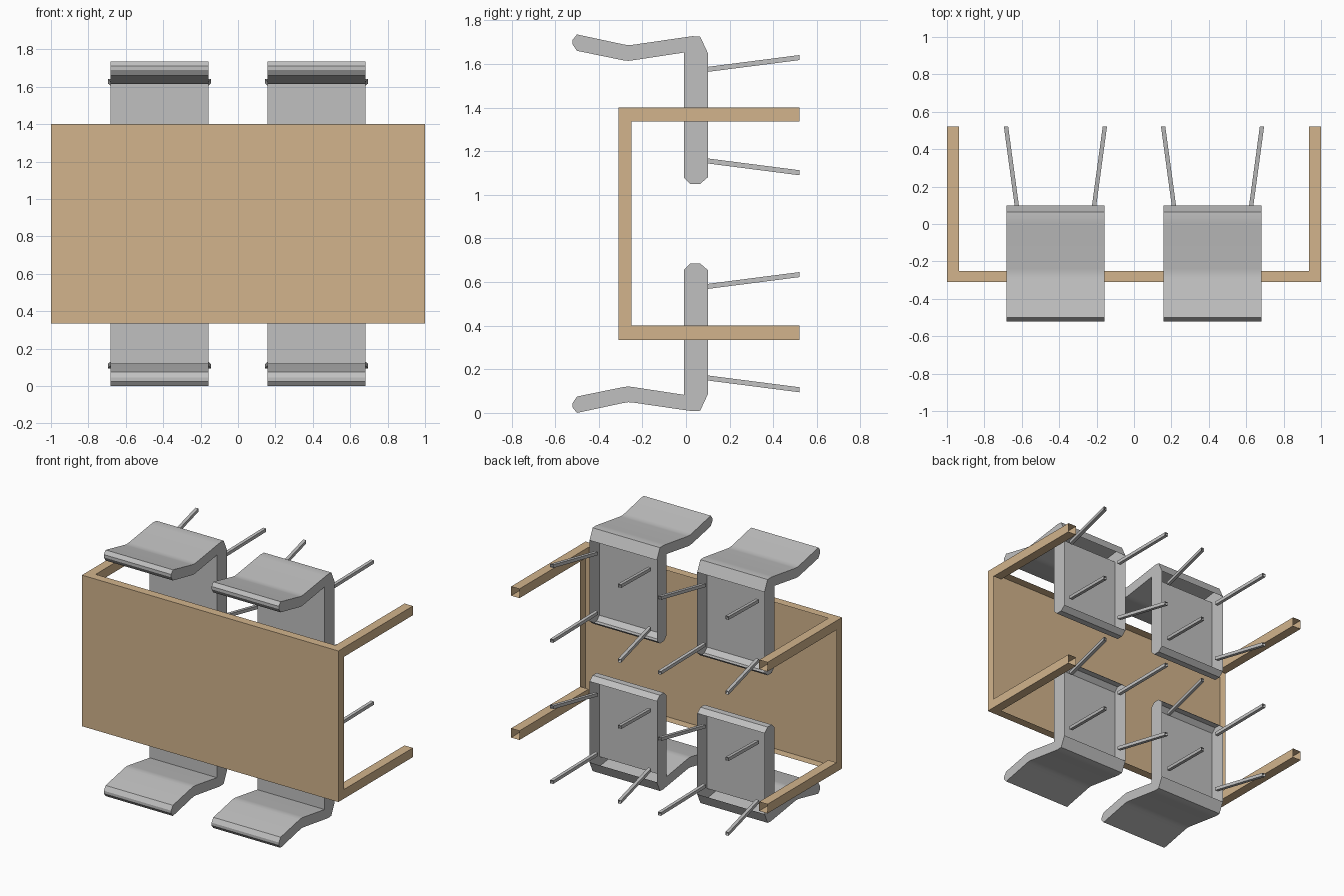
import bpy, bmesh
from mathutils import Vector

if "Cube" in bpy.data.objects:
    bpy.data.objects.remove(bpy.data.objects["Cube"])


def material(name, color):
    m = bpy.data.materials.new(name)
    m.diffuse_color = (*color, 1)
    m.use_nodes = True
    m.node_tree.nodes["Principled BSDF"].inputs["Base Color"].default_value = m.diffuse_color
    return m


wood = material("tan_wood", (0.645, 0.456, 0.262))
grey = material("silver_grey", (0.527, 0.527, 0.527))


def loft(name, start, end, mat, open_start=False, open_end=False, skip=None):
    """Join two matching outlines with walls and optional end caps."""
    bm = bmesh.new()
    a = [bm.verts.new(p) for p in start]
    b = [bm.verts.new(p) for p in end]
    n = len(a)
    for i in range(n):
        if i != skip:
            j = (i + 1) % n
            bm.faces.new((a[i], a[j], b[j], b[i]))
    if not open_start:
        bm.faces.new(a[::-1])
    if not open_end:
        bm.faces.new(b)
    bmesh.ops.recalc_face_normals(bm, faces=bm.faces[:])
    mesh = bpy.data.meshes.new(name)
    bm.to_mesh(mesh)
    bm.free()
    mesh.materials.append(mat)
    obj = bpy.data.objects.new(name, mesh)
    bpy.context.collection.objects.link(obj)
    return obj


def rect(x, y, z, hx, hz):
    """Rectangle facing along y."""
    return [Vector((x + sx * hx, y, z + sz * hz))
            for sx, sz in ((-1, -1), (1, -1), (1, 1), (-1, 1))]


MID = 0.8675  # height of the symmetry plane

# Table lying on its side: shell top, open underneath, with four hollow legs
loft("table_top", rect(0, -0.31, MID, 1, 0.5325),
     rect(0, -0.25, MID, 1, 0.5325), wood, open_end=True)
for sx in (-1, 1):
    for sz in (-1, 1):
        x, z = sx * 0.9675, MID + sz * 0.5
        loft("table_leg", rect(x, -0.25, z, 0.0325, 0.0325),
             rect(x, 0.52, z, 0.0325, 0.0325), wood, open_end=True)

# Chair side outline (y, z): seat underside is the first edge and stays open
PROFILE = [(0.10, 1.08), (0.10, 1.65), (0.065, 1.725), (0.03, 1.727),
           (0.0, 1.723), (-0.24, 1.688), (-0.265, 1.686), (-0.29, 1.69),
           (-0.50, 1.735), (-0.52, 1.71), (-0.52, 1.69), (-0.50, 1.66),
           (-0.29, 1.617), (-0.265, 1.614), (-0.24, 1.617), (-0.01, 1.652),
           (-0.01, 1.08), (0.02, 1.05), (0.065, 1.05)]

smooth = []
for cx in (-0.42, 0.42):
    for sz in (1, -1):
        def outline(x):
            return [Vector((x, y, MID + sz * (z - MID))) for y, z in PROFILE]

        # Seat and backrest shell
        smooth.append(loft("chair_shell", outline(cx - 0.2625),
                           outline(cx + 0.2625), grey, skip=0))

        # Four splayed, hollow chair legs
        cz = MID + sz * 0.4975
        for lx in (-1, 1):
            for lz in (-1, 1):
                loft("chair_leg",
                     rect(cx + lx * 0.207, 0.10, cz + lz * 0.21, 0.0115, 0.0115),
                     rect(cx + lx * 0.264, 0.52, cz + lz * 0.264, 0.0115, 0.0115),
                     grey, open_end=True)

# Soft bends on the chair shells, crisp edges elsewhere
for o in smooth:
    o.select_set(True)
bpy.context.view_layer.objects.active = smooth[0]
bpy.ops.object.shade_smooth_by_angle(angle=0.4)
